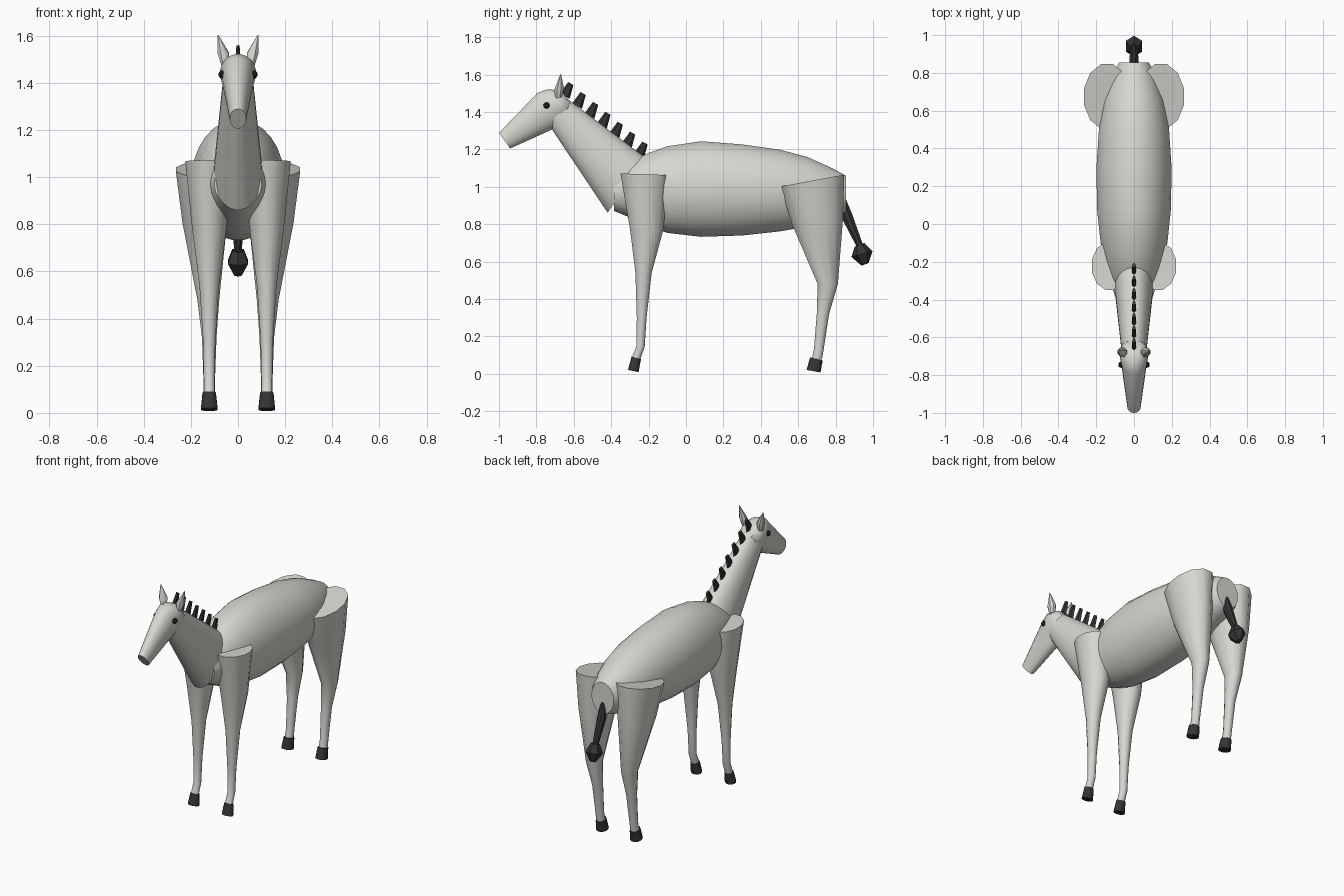
import bpy, bmesh, math
from mathutils import Vector

if "Cube" in bpy.data.objects:
    bpy.data.objects.remove(bpy.data.objects["Cube"])


def material(name, rgb):
    m = bpy.data.materials.new(name)
    m.diffuse_color = (*rgb, 1)
    m.use_nodes = True
    m.node_tree.nodes["Principled BSDF"].inputs["Base Color"].default_value = m.diffuse_color
    return m


COAT = material("pale_coat", (0.68, 0.67, 0.63))
DARK = material("charcoal_hair", (0.035, 0.035, 0.035))
EYE = material("black_eye", (0.01, 0.01, 0.01))


def finish(bm, name, mat, smooth=True):
    bmesh.ops.recalc_face_normals(bm, faces=bm.faces)
    mesh = bpy.data.meshes.new(name)
    bm.to_mesh(mesh)
    bm.free()
    mesh.materials.append(mat)
    ob = bpy.data.objects.new(name, mesh)
    bpy.context.collection.objects.link(ob)
    if smooth:
        bpy.context.view_layer.objects.active = ob
        ob.select_set(True)
        bpy.ops.object.shade_smooth_by_angle(angle=math.radians(40))
        ob.select_set(False)
    return ob


def loft(name, rings, mat, sides=12, smooth=True):
    """Ring = x, y, z, half width in x, half depth, tilt of depth axis in the yz plane."""
    bm = bmesh.new()
    loops = []
    for x, y, z, rx, rd, tilt in rings:
        t = math.radians(tilt)
        loop = []
        for i in range(sides):
            a = 2 * math.pi * (i + 0.5) / sides
            d = rd * math.sin(a)
            loop.append(bm.verts.new((x + rx * math.cos(a), y + d * math.cos(t), z + d * math.sin(t))))
        loops.append(loop)
    for a, b in zip(loops, loops[1:]):
        for i in range(sides):
            j = (i + 1) % sides
            bm.faces.new((a[i], a[j], b[j], b[i]))
    bm.faces.new(loops[0])
    bm.faces.new(loops[-1])
    return finish(bm, name, mat, smooth)


def both_sides(name, rings, mat, sides=12, smooth=True):
    for side, s in (("left", 1), ("right", -1)):
        loft(f"{name}_{side}", [(s * r[0], *r[1:]) for r in rings], mat, sides, smooth)


# Barrel-shaped body
body = [(-.385, .97, .10, .10), (-.30, .985, .15, .128), (-.20, .985, .197, .156),
        (-.10, .985, .233, .178), (.08, .988, .257, .197), (.30, .983, .245, .20),
        (.50, .98, .22, .187), (.65, .973, .187, .162), (.78, .966, .135, .12),
        (.855, .96, .10, .08)]
loft("body", [(0, y, z, rx, rz, 90) for y, z, rz, rx in body], COAT, 28)

# Neck, running from the chest to the back of the skull
loft("neck", [(0, -.32, 1.01, .105, .18, 56.5),
              (0, -.69, 1.405, .064, .088, 62)], COAT, 24)

# Tapered head with a rounded back
loft("head", [(0, -.97, 1.247, .035, .052, 125),
              (0, -.735, 1.413, .068, .108, 123),
              (0, -.69, 1.44, .077, .098, 123),
              (0, -.655, 1.455, .068, .075, 123),
              (0, -.632, 1.465, .04, .04, 123)], COAT, 20)

# Ears
both_sides("ear", [(.056, -.682, 1.475, .016, .018, 10),
                   (.062, -.678, 1.525, .026, .028, 10),
                   (.085, -.67, 1.603, .002, .002, 10)], COAT, 8)

# Eyes
for side, s in (("left", 1), ("right", -1)):
    bm = bmesh.new()
    bmesh.ops.create_uvsphere(bm, u_segments=12, v_segments=8, radius=.017)
    bmesh.ops.translate(bm, verts=bm.verts, vec=Vector((s * .066, -.745, 1.435)))
    finish(bm, f"eye_{side}", EYE)

# Row of mane tufts along the neck
for i in range(7):
    f = i / 6
    y, z = -.648 + .397 * f, 1.485 - .318 * f
    loft(f"mane_tuft_{i + 1}", [(0, y, z, .013, .03, -30),
                                (0, y + .032, z + .067, .008, .016, -30)], DARK, 6, False)

# Front legs and hooves
both_sides("front_leg", [(.122, -.222, 1.067, .105, .133, -2),
                         (.122, -.21, .77, .074, .092, 0),
                         (.122, -.227, .54, .043, .045, 0),
                         (.122, -.237, .30, .027, .027, 0),
                         (.122, -.243, .145, .024, .023, 0),
                         (.122, -.268, .08, .024, .024, -12)], COAT)
both_sides("front_hoof", [(.122, -.266, .085, .029, .027, -15),
                          (.122, -.282, .015, .037, .03, -12)], DARK)

# Hind legs with broad tilted haunches, and hooves
both_sides("hind_leg", [(.143, .675, 1.033, .125, .18, 10.5),
                        (.141, .703, .81, .098, .141, 5),
                        (.126, .758, .48, .048, .056, 0),
                        (.122, .732, .32, .032, .034, 0),
                        (.122, .71, .13, .025, .027, 0),
                        (.122, .70, .08, .026, .028, -10)], COAT)
both_sides("hind_hoof", [(.122, .697, .08, .03, .036, -14),
                         (.122, .682, .014, .037, .039, -10)], DARK)

# Tail with a faceted end tuft
loft("tail", [(0, .83, .965, .012, .012, 20), (0, .862, .84, .027, .032, 20),
              (0, .94, .66, .016, .017, 20)], DARK, 8)
loft("tail_tuft", [(0, .928, .69, .028, .028, 20), (0, .941, .64, .05, .058, 15),
                   (0, .957, .585, .018, .02, 20)], DARK, 6, False)
